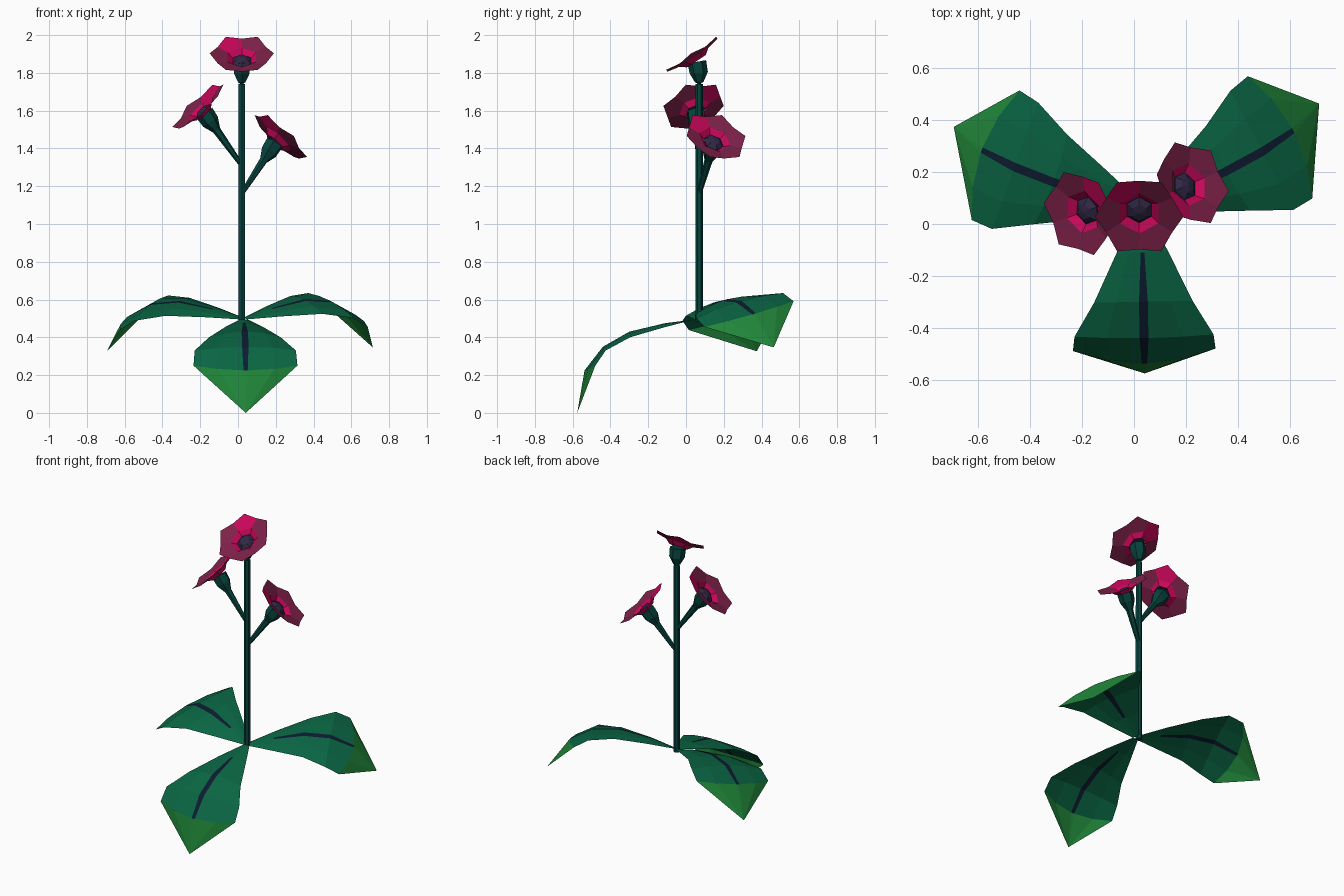
import bpy, bmesh, math
from mathutils import Matrix, Vector

if "Cube" in bpy.data.objects:
    bpy.data.objects.remove(bpy.data.objects["Cube"])


def mat(name, r, g, b):
    m = bpy.data.materials.new(name)
    m.diffuse_color = (r, g, b, 1)
    m.use_nodes = True
    m.node_tree.nodes["Principled BSDF"].inputs["Base Color"].default_value = m.diffuse_color
    return m


STEM = mat("stem teal green", 0.002, 0.056, 0.046)
LEAF = mat("leaf green", 0.003, 0.132, 0.057)
TIP = mat("leaf tip green", 0.015, 0.245, 0.042)
VEIN = mat("vein navy", 0.004, 0.011, 0.03)
PETAL = mat("petal plum", 0.205, 0.015, 0.065)
CRIMSON = mat("petal crimson", 0.585, 0.002, 0.102)
CENTRE = mat("flower centre", 0.03, 0.02, 0.058)


def finish(name, bm, mats, matrix=Matrix()):
    bmesh.ops.recalc_face_normals(bm, faces=bm.faces)
    me = bpy.data.meshes.new(name)
    bm.to_mesh(me)
    bm.free()
    for m in mats:
        me.materials.append(m)
    ob = bpy.data.objects.new(name, me)
    ob.matrix_world = matrix
    bpy.context.collection.objects.link(ob)
    return ob


def tube(name, pts, radii, sides=6):
    """Six-sided tube along points with a radius at each point."""
    bm = bmesh.new()
    pts = [Vector(p) for p in pts]
    rings = []
    for i, p in enumerate(pts):
        d = pts[min(i + 1, len(pts) - 1)] - pts[max(i - 1, 0)]
        q = d.to_track_quat('Z', 'Y')
        rings.append([bm.verts.new(p + q @ Vector((radii[i] * math.cos(a), radii[i] * math.sin(a), 0)))
                      for a in (math.radians(30) + math.tau * k / sides for k in range(sides))])
    for a, b in zip(rings, rings[1:]):
        for k in range(sides):
            j = (k + 1) % sides
            bm.faces.new((a[k], a[j], b[j], b[k]))
    bm.faces.new(rings[0])
    bm.faces.new(rings[-1])
    return finish(name, bm, [STEM])


def flower(name, centre, normal):
    """Cup of six pentagon petals round a crimson ring and a faceted dark centre."""
    bm = bmesh.new()

    def ring(r, h, offset=30):
        return [bm.verts.new((r * math.cos(math.radians(offset + 60 * k)),
                              1.08 * r * math.sin(math.radians(offset + 60 * k)), h)) for k in range(6)]

    inner, base = ring(0.055, 0.0), ring(0.086, 0.025)
    notch, apex = ring(0.147, 0.038), ring(0.17, 0.05, 60)
    low, top = ring(0.055, 0.002), ring(0.032, 0.02)
    peak = bm.verts.new((0, 0, 0.026))
    for k in range(6):
        j = (k + 1) % 6
        bm.faces.new((inner[k], inner[j], base[j], base[k])).material_index = 1
        f = bm.faces.new((base[k], base[j], notch[j], apex[k], notch[k]))
        f.material_index = 1 if k == 1 else 0      # one bright petal
        bm.faces.new((low[k], low[j], top[j], top[k])).material_index = 2
        bm.faces.new((top[k], top[j], peak)).material_index = 2
    m = Matrix.Translation(centre) @ Vector(normal).to_track_quat('Z', 'Y').to_matrix().to_4x4()
    return finish(name, bm, [PETAL, CRIMSON, CENTRE], m)


# leaf rows: outward, height, half width, edge setback, edge droop, vein half width
ROWS = [(0.01, -0.005, 0.02, 0, 0, 0.002),
        (0.17, -0.025, 0.10, 0, -0.02, 0.007),
        (0.36, -0.07, 0.19, 0, -0.03, 0.017),
        (0.50, -0.15, 0.268, -0.01, -0.02, 0.017),
        (0.597, -0.275, 0.275, -0.052, 0.025, 0.011)]


def leaf(name, yaw, pitch, roll):
    bm = bmesh.new()
    rows = []
    for u, w, hw, du, dw, v in ROWS:
        row = []
        for s, t in ((-1, 1), (-0.55, 0.3), (-v / hw, 0), (v / hw, 0), (0.55, 0.3), (1, 1)):
            row.append(bm.verts.new((u + du * t, s * hw, w + dw * t)))
        rows.append(row)
    tip = bm.verts.new((0.636, 0, -0.5))
    for i, (a, b) in enumerate(zip(rows, rows[1:])):
        for k in range(5):
            f = bm.faces.new((a[k], a[k + 1], b[k + 1], b[k]))
            f.material_index = 2 if k == 2 and i > 0 else 0
    for k in range(5):
        bm.faces.new((rows[-1][k], rows[-1][k + 1], tip)).material_index = 1
    m = (Matrix.Translation((0.03, 0.06, 0.5))
         @ Matrix.Rotation(math.radians(yaw), 4, 'Z')
         @ Matrix.Rotation(math.radians(-pitch), 4, 'Y')
         @ Matrix.Rotation(math.radians(roll), 4, 'X'))
    return finish(name, bm, [LEAF, TIP, VEIN], m)


# leaves
leaf("front_leaf", -89, 0, 0)
leaf("right_leaf", 20.6, 26, 16)
leaf("left_leaf", 166.6, 24.5, -16)

# flowers: centre and facing direction
top = (Vector((0.02, 0.055, 1.862)), Vector((0, -0.55, 0.835)))
left = (Vector((-0.18, 0.052, 1.59)), Vector((-0.66, -0.24, 0.71)))
right = (Vector((0.195, 0.145, 1.43)), Vector((0.63, 0.28, 0.71)))
flower("top_flower", *top)
flower("left_flower", *left)
flower("right_flower", *right)

# main stem with its calyx, then the two side branches
tube("main_stem", [(0.02, 0.07, 0.485), (0.02, 0.07, 1.74), (0.02, 0.07, 1.75), (0.02, 0.068, 1.80),
                   top[0] - top[1] * 0.004], [0.02, 0.019, 0.022, 0.048, 0.05])
for name, (c, n), z in (("left_branch", left, 1.31), ("right_branch", right, 1.16)):
    start = Vector((0.02, 0.07, z))
    n = n.normalized()
    d = (c - start).normalized()
    tube(name, [start, c - d * 0.115, c - d * 0.06, c - n * 0.004], [0.012, 0.022, 0.047, 0.05])
